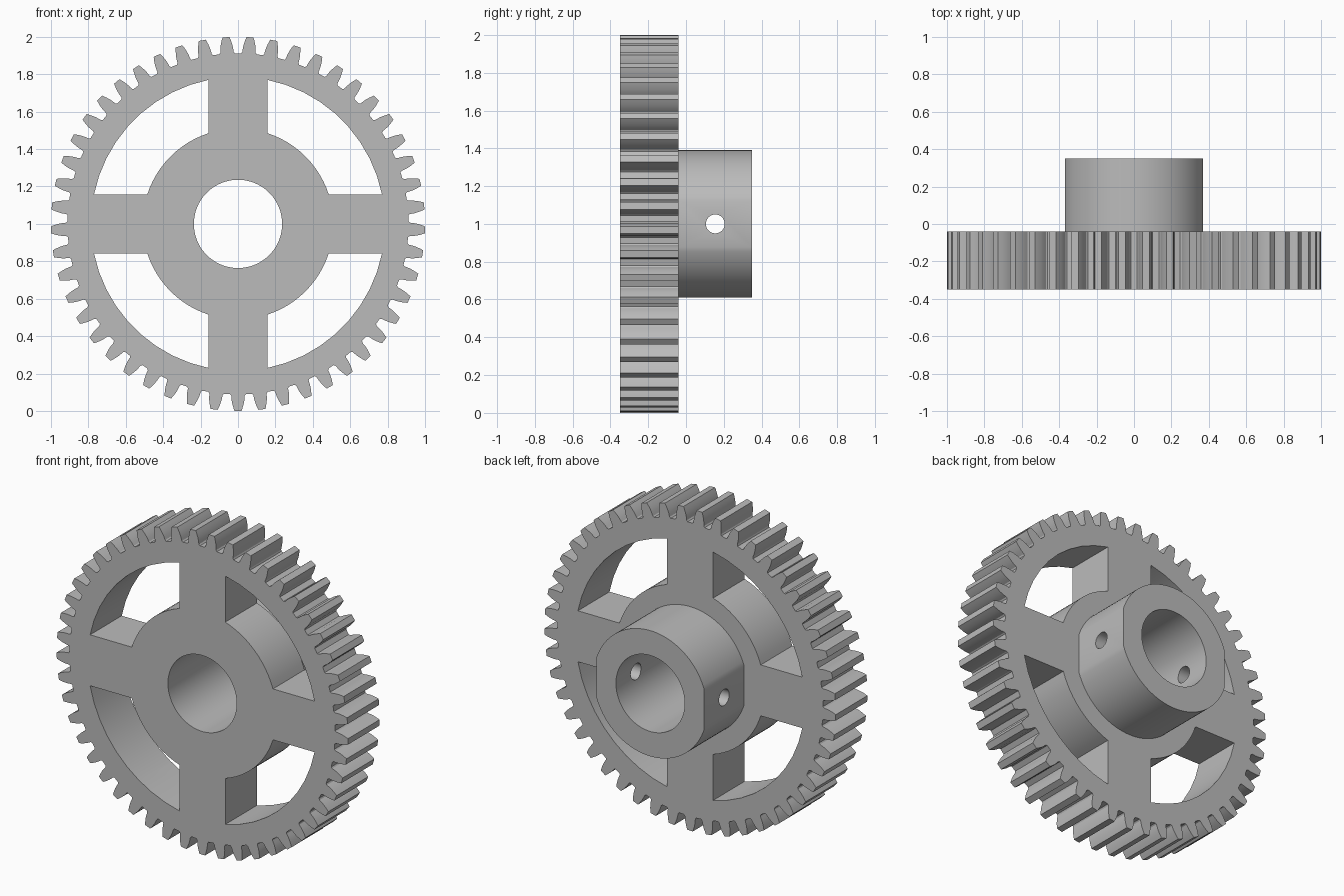
import bpy
import bmesh
from math import pi, sin, cos, tan, acos, asin, sqrt, radians

if "Cube" in bpy.data.objects:
    bpy.data.objects.remove(bpy.data.objects["Cube"], do_unlink=True)

TEETH = 49
MODULE = 2 / (TEETH + 2)
TIP, PITCH, ROOT = 1.0, MODULE * TEETH / 2, 1 - 2.25 * MODULE
BASE = PITCH * cos(radians(14.5))
FRONT, MID, BACK = -0.35, -0.04, 0.35
SPOKE, RIM, INNER, BORE = 0.158, 0.786, 0.51, 0.236
HUB, FLAT = 0.39, 0.37

grey = bpy.data.materials.new("plain grey")
grey.use_nodes = True
colour = (0.5, 0.5, 0.5, 1)
grey.diffuse_color = colour
grey.node_tree.nodes["Principled BSDF"].inputs["Base Color"].default_value = colour


def arc(r, start, end, steps):
    """Points (x, z) on an arc about the axle."""
    return [(r * cos(start + (end - start) * i / steps),
             r * sin(start + (end - start) * i / steps)) for i in range(steps + 1)]


def prism(name, profile, y0, y1):
    """Extrude an (x, z) profile from y0 to y1, centred on the axle height."""
    bm = bmesh.new()
    face = bm.faces.new([bm.verts.new((x, y0, z + 1)) for x, z in profile])
    new = bmesh.ops.extrude_face_region(bm, geom=[face])["geom"]
    bmesh.ops.translate(bm, vec=(0, y1 - y0, 0),
                        verts=[v for v in new if isinstance(v, bmesh.types.BMVert)])
    bmesh.ops.recalc_face_normals(bm, faces=bm.faces)
    mesh = bpy.data.meshes.new(name)
    bm.to_mesh(mesh)
    bm.free()
    mesh.materials.append(grey)
    obj = bpy.data.objects.new(name, mesh)
    bpy.context.collection.objects.link(obj)
    return obj


def combine(target, tool, operation):
    """Apply a boolean and discard the tool."""
    tool.hide_render = True
    mod = target.modifiers.new(operation.lower(), "BOOLEAN")
    mod.operation, mod.object, mod.solver = operation, tool, "EXACT"
    bpy.context.view_layer.objects.active = target
    bpy.ops.object.modifier_apply(modifier=mod.name)
    bpy.data.objects.remove(tool, do_unlink=True)


def involute(r):
    a = acos(min(1, BASE / r))
    return tan(a) - a


# Toothed wheel: involute flanks with a small flare at the root
flank = [(ROOT, 0.046), (ROOT + 0.008, 0.039)]
for i in range(6):
    r = BASE + (TIP - BASE) * i / 5
    flank.append((r, pi / (2 * TEETH) + involute(PITCH) - involute(r)))
tooth = [(r, -a) for r, a in flank] + [(r, a) for r, a in reversed(flank)]
outline = []
for k in range(TEETH):
    centre = -pi / 2 + k * 2 * pi / TEETH
    outline += [(r * cos(centre + a), r * sin(centre + a)) for r, a in tooth]
gear = prism("spur_gear", outline, FRONT, MID)

# Four windows leaving crossed spokes
a_out, a_in = asin(SPOKE / RIM), asin(SPOKE / INNER)
for q in range(4):
    turn = q * pi / 2
    window = (arc(RIM, turn + a_out, turn + pi / 2 - a_out, 9)
              + arc(INNER, turn + pi / 2 - a_in, turn + a_in, 12))
    combine(gear, prism("window_cutter", window, FRONT - 0.1, MID + 0.1), "DIFFERENCE")

# Rear hub with a flat on each side
a = acos(FLAT / HUB)
hub_outline = arc(HUB, a, pi - a, 40) + arc(HUB, pi + a, 2 * pi - a, 40)
combine(gear, prism("hub", hub_outline, MID - 0.1, BACK), "UNION")

# Axle bore
combine(gear, prism("bore_cutter", arc(BORE, 0, 2 * pi, 80)[:-1], FRONT - 0.1, BACK + 0.1),
        "DIFFERENCE")

# Set-screw holes through both flats
bpy.ops.mesh.primitive_cylinder_add(vertices=32, radius=0.05, depth=1,
                                    location=(0, 0.155, 1), rotation=(0, pi / 2, 0))
hole = bpy.context.object
hole.name = "screw_hole_cutter"
hole.data.materials.append(grey)
combine(gear, hole, "DIFFERENCE")

# Smooth round walls, crisp edges
bpy.ops.object.select_all(action="DESELECT")
gear.select_set(True)
bpy.context.view_layer.objects.active = gear
bpy.ops.object.shade_smooth_by_angle(angle=radians(25))
